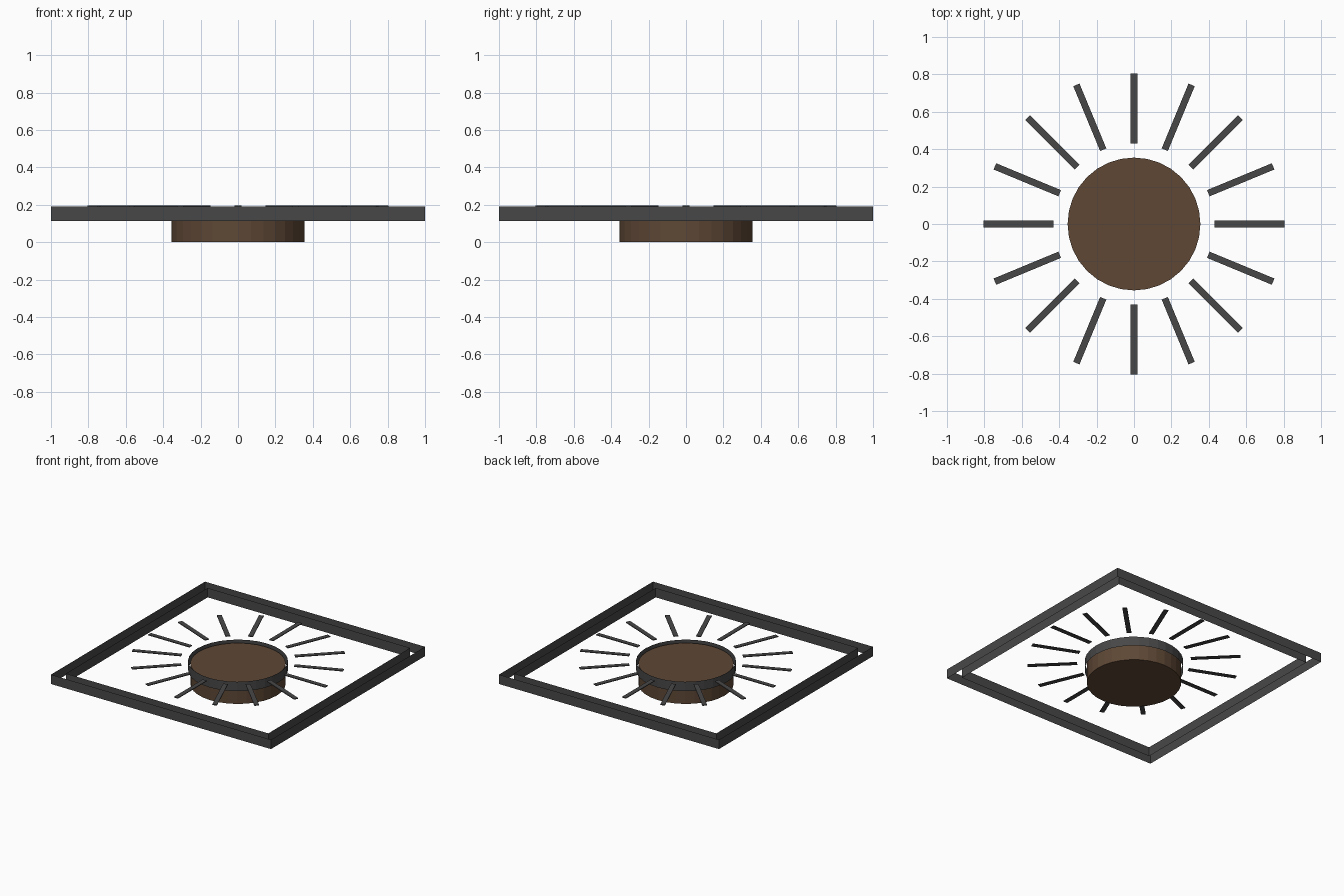
import bpy, bmesh, math
from mathutils import Matrix, Vector

if "Cube" in bpy.data.objects:
    bpy.data.objects.remove(bpy.data.objects["Cube"])


def material(name, rgb):
    m = bpy.data.materials.new(name)
    m.diffuse_color = (*rgb, 1.0)
    m.use_nodes = True
    m.node_tree.nodes["Principled BSDF"].inputs["Base Color"].default_value = m.diffuse_color
    return m


IRON = material("dark iron grey", (0.064, 0.064, 0.064))
SOIL = material("soil brown", (0.112, 0.064, 0.036))


def finish(bm, name, mat):
    mesh = bpy.data.meshes.new(name)
    bm.to_mesh(mesh)
    bm.free()
    mesh.materials.append(mat)
    obj = bpy.data.objects.new(name, mesh)
    bpy.context.collection.objects.link(obj)
    return obj


def open_band(name, n, radius, z0, z1, phase, inward=False):
    """Upright wall around a regular n-sided outline, open above and below."""
    bm = bmesh.new()
    loops = []
    for z in (z0, z1):
        loops.append([bm.verts.new((radius * math.cos(phase + math.tau * i / n),
                                    radius * math.sin(phase + math.tau * i / n), z))
                      for i in range(n)])
    low, high = loops
    for i in range(n):
        j = (i + 1) % n
        f = bm.faces.new((low[i], low[j], high[j], high[i]))
        if inward:
            f.normal_flip()
    return finish(bm, name, IRON)


FRAME_LOW, FRAME_TOP = 0.113, 0.19

# Square frame: outer and inner walls
open_band("frame_outer_wall", 4, math.sqrt(2), FRAME_LOW, FRAME_TOP, math.pi / 4)
open_band("frame_inner_wall", 4, 0.92 * math.sqrt(2), FRAME_LOW, FRAME_TOP, math.pi / 4, True)

# Ring wall around the soil
open_band("centre_ring", 32, 0.372, FRAME_LOW, FRAME_TOP, 0, True)

# Round soil plug
bm = bmesh.new()
bmesh.ops.create_cone(bm, cap_ends=True, segments=32, radius1=0.355, radius2=0.355,
                      depth=0.17, matrix=Matrix.Translation((0, 0, 0.085)))
finish(bm, "soil_plug", SOIL)

# Sixteen thin radial bars
bm = bmesh.new()
R0, R1, WIDTH, THICK = 0.43, 0.805, 0.036, 0.006
for k in range(16):
    mat = (Matrix.Rotation(math.tau * k / 16, 4, 'Z')
           @ Matrix.Translation(((R0 + R1) / 2, 0, 0.193))
           @ Matrix.Diagonal(Vector((R1 - R0, WIDTH, THICK, 1))))
    bmesh.ops.create_cube(bm, size=1, matrix=mat)
finish(bm, "radial_bars", IRON)
